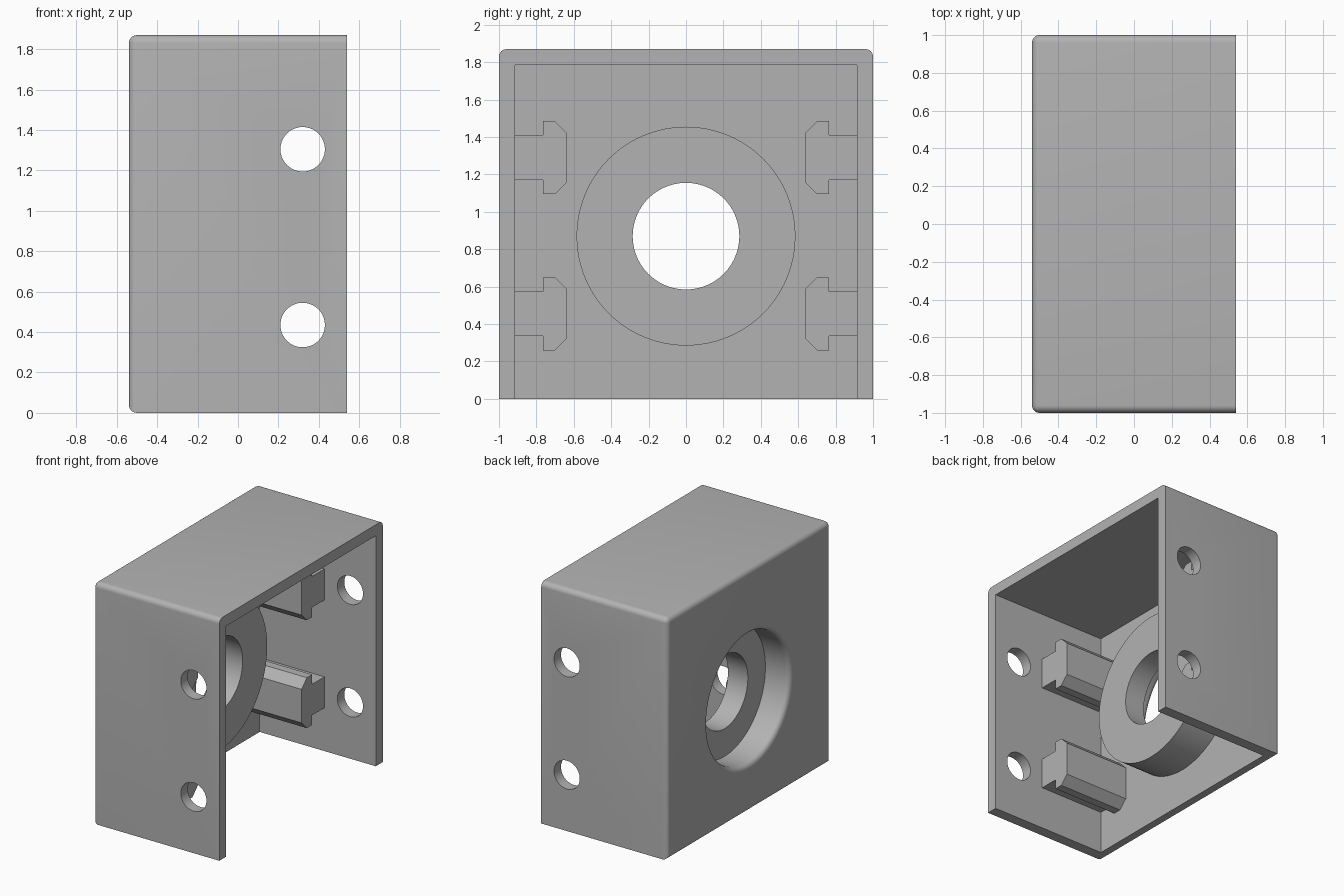
import bpy, bmesh, math
from mathutils import Matrix, Vector

if "Cube" in bpy.data.objects:
    bpy.data.objects.remove(bpy.data.objects["Cube"], do_unlink=True)

X, Y, TOP = 0.54, 1.0, 1.87      # half depth, half width, height
WALL, ROUND = 0.085, 0.04
AXIS_Z = 0.87
SEGS = 96

grey = bpy.data.materials.new("plain grey")
grey.use_nodes = True
colour = (0.45, 0.45, 0.45, 1)
grey.diffuse_color = colour
grey.node_tree.nodes["Principled BSDF"].inputs["Base Color"].default_value = colour


def make_object(name, bm):
    bmesh.ops.recalc_face_normals(bm, faces=bm.faces)
    mesh = bpy.data.meshes.new(name)
    bm.to_mesh(mesh)
    bm.free()
    mesh.materials.append(grey)
    obj = bpy.data.objects.new(name, mesh)
    bpy.context.collection.objects.link(obj)
    return obj


def box(low, high):
    bm = bmesh.new()
    bmesh.ops.create_cube(bm, size=1)
    low, high = Vector(low), Vector(high)
    for v in bm.verts:
        v.co = (low + high) / 2 + v.co * (high - low)
    return bm


def cylinder(radius, length, centre, axis):
    bm = bmesh.new()
    turn = Matrix.Rotation(math.pi / 2, 4, axis)
    bmesh.ops.create_cone(bm, cap_ends=True, segments=SEGS, radius1=radius, radius2=radius,
                          depth=length, matrix=Matrix.Translation(centre) @ turn)
    return bm


def cut(target, bm):
    cutter = make_object("cutter", bm)
    cutter.hide_render = True
    mod = target.modifiers.new("cut", 'BOOLEAN')
    mod.operation, mod.solver, mod.object = 'DIFFERENCE', 'EXACT', cutter
    bpy.context.view_layer.objects.active = target
    bpy.ops.object.modifier_apply(modifier=mod.name)
    bpy.data.objects.remove(cutter, do_unlink=True)


def smooth(obj):
    bpy.ops.object.select_all(action='DESELECT')
    obj.select_set(True)
    bpy.context.view_layer.objects.active = obj
    bpy.ops.object.shade_smooth_by_angle(angle=math.radians(30))


# Housing: rounded around the closed face and along the top side edges
bm = box((-X, -Y, 0), (X, Y, TOP))
rounded = []
for e in bm.edges:
    mid = (e.verts[0].co + e.verts[1].co) / 2
    if mid.x < -X + 0.01 or (abs(mid.y) > Y - 0.01 and mid.z > TOP - 0.01 and abs(mid.x) < 0.01):
        rounded.append(e)
bmesh.ops.bevel(bm, geom=rounded, offset=ROUND, segments=6, profile=0.5, affect='EDGES')
housing = make_object("housing", bm)

# Cavity, open at one side and underneath
cut(housing, box((-X + WALL, -Y + WALL, -1), (X + 1, Y - WALL, TOP - WALL)))
# Screw holes through both side walls
for z in (0.435, 1.305):
    cut(housing, cylinder(0.11, 3, (0.32, 0, z), 'X'))
# Opening for the bearing cup
cut(housing, cylinder(0.54, 0.4, (-X, 0, AXIS_Z), 'Y'))
smooth(housing)

# Bearing cup: revolved section as (radius, x), with a rounded mouth
section = [(0.54 - ROUND * math.sin(a), -X + ROUND * (1 - math.cos(a)))
           for a in (math.pi / 2 * i / 6 for i in range(7))]
section += [(0.50, -0.33), (0.285, -0.33), (0.285, -0.16), (0.585, -0.16),
            (0.585, -0.47), (0.54, -0.47)]
bm = bmesh.new()
rings = []
for i in range(SEGS):
    a = 2 * math.pi * i / SEGS
    rings.append([bm.verts.new((x, r * math.cos(a), AXIS_Z + r * math.sin(a))) for r, x in section])
for i in range(SEGS):
    here, there = rings[i], rings[(i + 1) % SEGS]
    for j in range(len(section)):
        k = (j + 1) % len(section)
        bm.faces.new((here[j], here[k], there[k], there[j]))
smooth(make_object("bearing_cup", bm))

# T-shaped rails on both side walls: half section as (distance from middle, half height)
half = [(0.925, 0.12), (0.765, 0.12), (0.765, 0.195), (0.70, 0.195), (0.635, 0.13)]
outline = half + [(y, -h) for y, h in reversed(half)]
for side, side_name in ((-1, "front"), (1, "back")):
    for z, level in ((0.455, "lower"), (1.29, "upper")):
        bm = bmesh.new()
        face = bm.faces.new([bm.verts.new((-0.47, side * y, z + h)) for y, h in outline])
        grown = bmesh.ops.extrude_face_region(bm, geom=[face], use_keep_orig=True)["geom"]
        bmesh.ops.translate(bm, vec=(0.57, 0, 0),
                            verts=[g for g in grown if isinstance(g, bmesh.types.BMVert)])
        make_object(f"{side_name}_{level}_rail", bm)
